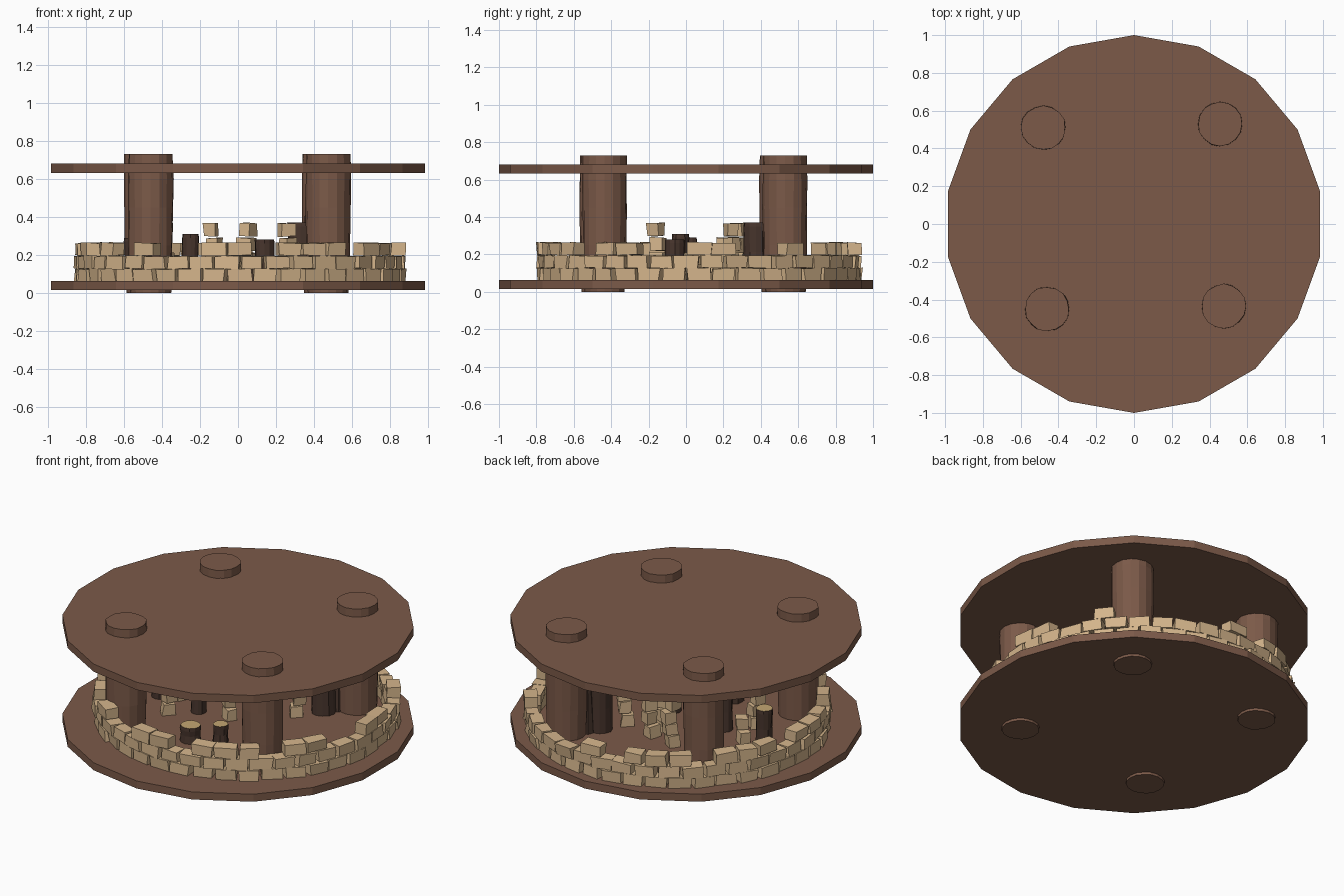
import bpy, bmesh, random
from math import sin, cos, pi, radians
from mathutils import Vector, Matrix

if "Cube" in bpy.data.objects:
    bpy.data.objects.remove(bpy.data.objects["Cube"])

random.seed(7)


def mat(name, c):
    m = bpy.data.materials.new(name)
    m.diffuse_color = (*c, 1)
    m.use_nodes = True
    m.node_tree.nodes["Principled BSDF"].inputs["Base Color"].default_value = m.diffuse_color
    return m


WOOD = mat("wood", (0.20, 0.102, 0.066))
BARK = mat("dark_bark", (0.065, 0.036, 0.026))
CUT = mat("cut_wood", (0.55, 0.38, 0.17))
STONE = mat("sandstone", (0.66, 0.46, 0.26))


def finish(name, bm, *mats):
    me = bpy.data.meshes.new(name)
    bmesh.ops.recalc_face_normals(bm, faces=bm.faces)
    bm.to_mesh(me)
    bm.free()
    for m in mats:
        me.materials.append(m)
    ob = bpy.data.objects.new(name, me)
    bpy.context.collection.objects.link(ob)
    return ob


def lathe(name, profile, n, mats, loc=(0, 0), phase=0.0, jitter=0.0):
    """Closed turned column from (radius, z) pairs; the top cap uses the last material."""
    bm = bmesh.new()
    rings = []
    for r, z in profile:
        rings.append([bm.verts.new((loc[0] + rr * cos(phase + 2 * pi * i / n),
                                    loc[1] + rr * sin(phase + 2 * pi * i / n), z))
                      for i in range(n)
                      for rr in [r + random.uniform(-jitter, jitter)]])
    for a, b in zip(rings, rings[1:]):
        for i in range(n):
            bm.faces.new((a[i], a[(i + 1) % n], b[(i + 1) % n], b[i]))
    bm.faces.new(rings[0][::-1])
    bm.faces.new(rings[-1]).material_index = len(mats) - 1
    return finish(name, bm, *mats)


def stone(bm, pos, angle, size, jit=0.006):
    """Rough block; size = (depth, width, height)."""
    m = (Matrix.Translation(pos) @ Matrix.Rotation(angle, 4, 'Z')
         @ Matrix.Diagonal((*size, 1)))
    for v in bmesh.ops.create_cube(bm, size=1, matrix=m)["verts"]:
        v.co += Vector([random.uniform(-jit, jit) for _ in range(2)]
                       + [random.uniform(-jit, jit) * 0.6])


# Floor and upper discs
for name, z0, z1 in (("floor_disc", 0.015, 0.062), ("upper_disc", 0.632, 0.68)):
    lathe(name, [(1, z0), (1, z1)], 18, [WOOD], phase=pi / 2)

# Four trunks running through both discs
trunk = [(0.108, 0), (0.112, 0.06), (0.116, 0.25), (0.12, 0.45), (0.12, 0.6), (0.117, 0.73)]
trunk_at = [(-0.48, 0.51), (0.455, 0.53), (-0.46, -0.45), (0.475, -0.435)]
for i, p in enumerate(trunk_at):
    lathe(f"trunk_{i + 1}", trunk, 16, [WOOD], p, jitter=0.003)

# Bark bulge on one trunk and a root climbing another
bm = bmesh.new()
bmesh.ops.create_icosphere(bm, subdivisions=1, radius=0.05,
                           matrix=Matrix.Translation((0.475, -0.345, 0.43)) @ Matrix.Diagonal((1, 0.7, 1.8, 1)))
finish("trunk_bulge", bm, WOOD)
bm = bmesh.new()
bmesh.ops.create_cone(bm, cap_ends=True, segments=8, radius1=0.045, radius2=0.01, depth=0.56,
                      matrix=Matrix.Translation((0.375, 0.445, 0.34)))
finish("climbing_root", bm, BARK)

# Ring wall: two full courses, a broken third
bm = bmesh.new()
COUNT = 40
for row, z in enumerate((0.093, 0.16, 0.23)):
    for i in range(COUNT):
        a = 2 * pi * (i + 0.5 * (row % 2)) / COUNT
        deg = math_deg = a * 180 / pi
        if row == 2:
            keep = 0.4 if 10 < deg < 100 else 0.9
            if i % 4 == 3 or random.random() > keep:
                continue
        r = 0.828 + random.uniform(-0.008, 0.008)
        stone(bm, (0.01 + r * cos(a), 0.07 + r * sin(a), z), a + random.uniform(-0.1, 0.1),
              (0.075, 0.122 + random.uniform(-0.012, 0.008), 0.066))
finish("ring_wall", bm, STONE)

# Ruined inner stone stacks: x, y, number of blocks
bm = bmesh.new()
for x, y, n in ((0.25, 0.25, 4), (0.05, 0.27, 4), (-0.14, 0.34, 4), (-0.385, -0.15, 4),
                (-0.42, 0.05, 2), (-0.06, 0.0, 2), (0.02, 0.2, 3)):
    turn = random.uniform(0, pi)
    for k in range(n):
        stone(bm, (x + random.uniform(-0.015, 0.015), y + random.uniform(-0.015, 0.015), 0.098 + 0.079 * k * 0.99),
              turn + random.uniform(-0.3, 0.3), (0.062, 0.072, 0.07))
finish("inner_stone_stacks", bm, STONE)

# Dark stumps: x, y, radius, top height
stumps = [(0.33, 0.375, 0.07, 0.37), (0.14, -0.06, 0.052, 0.28), (-0.25, -0.03, 0.045, 0.31),
          (-0.55, 0.01, 0.05, 0.29), (-0.065, -0.376, 0.06, 0.16), (0.08, -0.285, 0.044, 0.17)]
for i, (x, y, r, top) in enumerate(stumps):
    lathe(f"stump_{i + 1}", [(r, 0.055), (r * 0.94, 0.5 * (top + 0.055)), (r, top - 0.02), (r * 0.97, top)],
          12, [BARK, CUT], (x, y), jitter=0.003)
